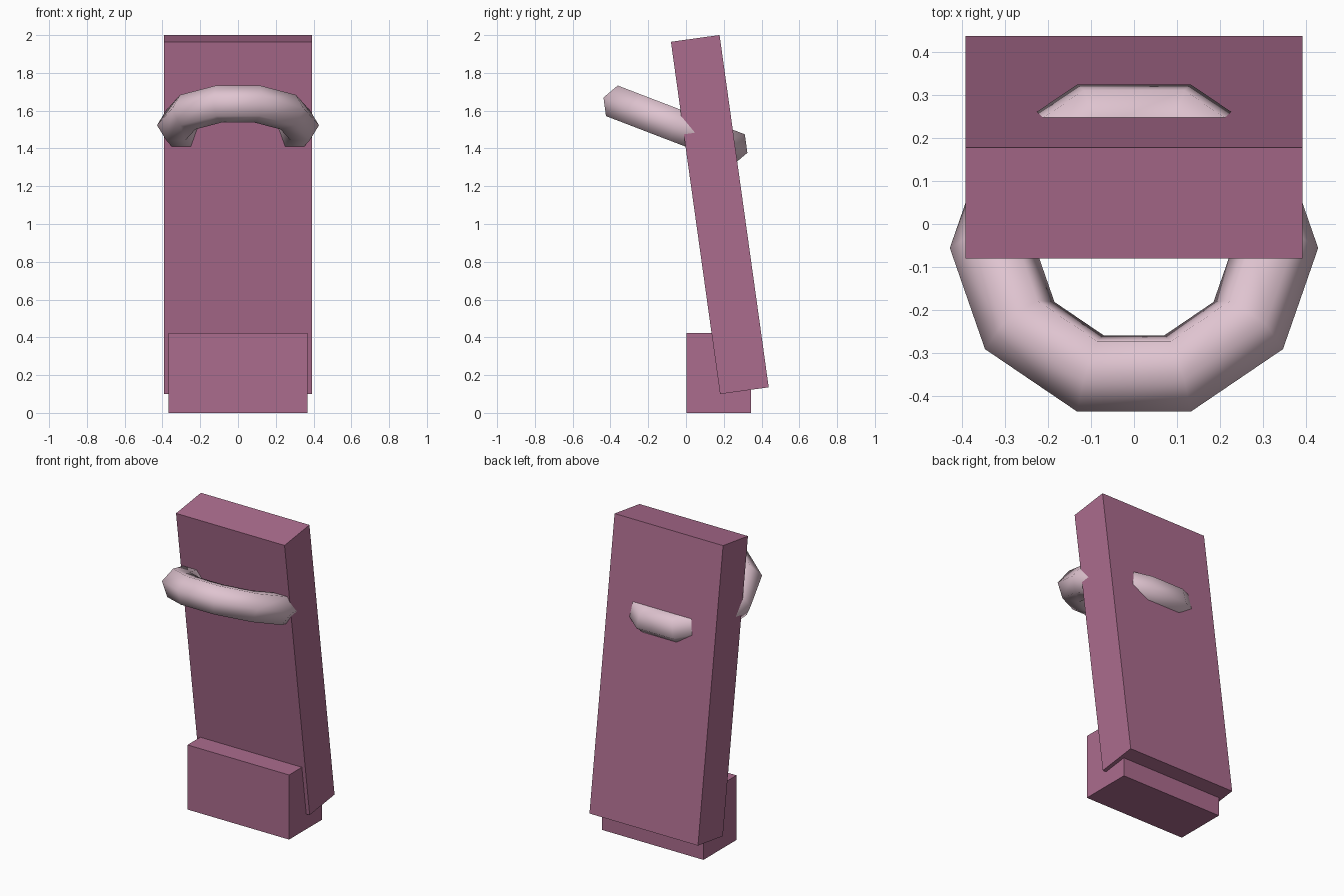
import bpy
from math import radians

if "Cube" in bpy.data.objects:
    bpy.data.objects.remove(bpy.data.objects["Cube"])


def material(name, rgb):
    m = bpy.data.materials.new(name)
    m.diffuse_color = (*rgb, 1)
    m.use_nodes = True
    m.node_tree.nodes["Principled BSDF"].inputs["Base Color"].default_value = m.diffuse_color
    return m


def box(name, size, centre, tilt, mat):
    bpy.ops.mesh.primitive_cube_add(size=1, location=centre)
    ob = bpy.context.object
    ob.name = name
    ob.scale = size
    bpy.ops.object.transform_apply(location=False, rotation=False, scale=True)
    ob.rotation_euler.x = radians(tilt)
    ob.data.materials.append(mat)
    return ob


mauve = material("mauve", (0.41, 0.15, 0.27))
pale_pink = material("pale_pink", (0.74, 0.55, 0.63))

# upright block at the foot
box("base_block", (0.736, 0.342, 0.423), (0, 0.174, 0.2115), 0, mauve)

# tall slab leaning forward
box("leaning_panel", (0.786, 0.26, 1.883), (0, 0.179, 1.05), 7.94, mauve)

# tilted ring passing through the slab
bpy.ops.mesh.primitive_torus_add(
    major_segments=10, minor_segments=6, major_radius=0.329, minor_radius=0.1,
    location=(0, -0.056, 1.523), rotation=(radians(-21), 0, 0))
ring = bpy.context.object
ring.name = "ring"
ring.data.materials.append(pale_pink)
bpy.ops.object.shade_smooth()
